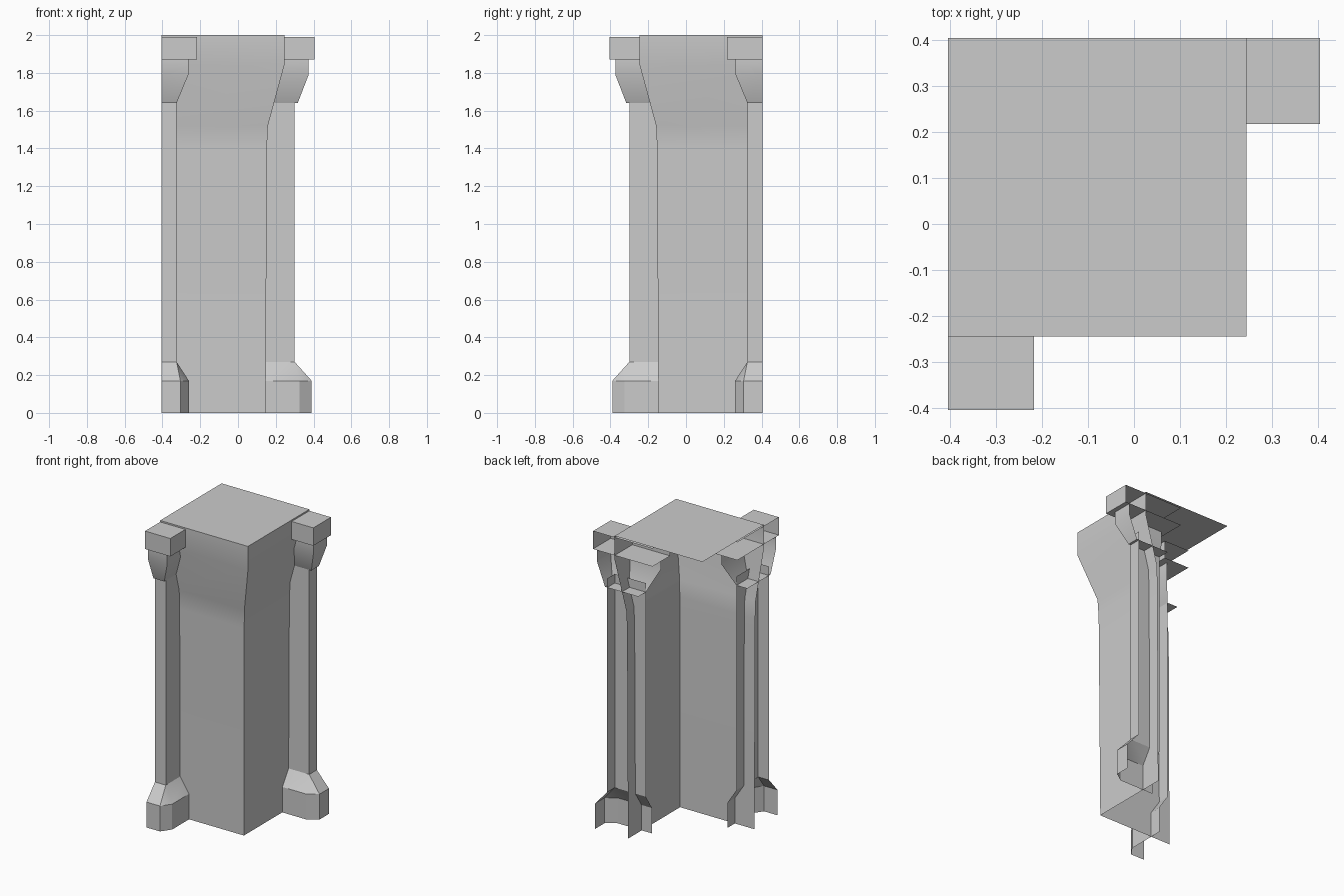
import bpy, bmesh, math

if "Cube" in bpy.data.objects:
    bpy.data.objects.remove(bpy.data.objects["Cube"])

EDGE = 0.405   # open back / left limit of the corner piece


def loft(name, rings, bottom=False, top=False, flip=False):
    """Skin open plan outlines [(z, [(x, y), ...]), ...] into one shell.
    flip mirrors the part across the corner diagonal."""
    bm = bmesh.new()
    rows = []
    for z, pts in rings:
        if flip:
            pts = [(-y, -x) for x, y in reversed(pts)]
        rows.append([bm.verts.new((x, y, z)) for x, y in pts])
    for a, b in zip(rows, rows[1:]):
        for i in range(len(a) - 1):
            bm.faces.new((a[i], a[i + 1], b[i + 1], b[i]))
    # caps run back to the open edge
    for row, use, up in ((rows[0], bottom, False), (rows[-1], top, True)):
        if use:
            if flip:
                corner = bm.verts.new((row[0].co.x, EDGE, row[0].co.z))
            else:
                corner = bm.verts.new((-EDGE, row[-1].co.y, row[0].co.z))
            loop = row + [corner]
            bm.faces.new(loop if up else loop[::-1])
    bmesh.ops.remove_doubles(bm, verts=bm.verts, dist=1e-4)
    me = bpy.data.meshes.new(name)
    bm.to_mesh(me)
    bm.free()
    ob = bpy.data.objects.new(name, me)
    bpy.context.collection.objects.link(ob)
    bpy.ops.object.select_all(action='DESELECT')
    ob.select_set(True)
    bpy.context.view_layer.objects.active = ob
    bpy.ops.object.shade_smooth_by_angle(angle=math.radians(30))
    return ob


def ell(side, front, inner):
    """L-shaped plan: front face, then side face running inwards."""
    return [(-EDGE, front), (side, front), (side, inner)]


# Corner pier: two walls flaring out at the top, closed with a flat top
pier = [(0, 0.146), (1.40, 0.153), (1.52, 0.158), (1.84, 0.245), (2.0, 0.245)]
loft("pier", [(z, [(-EDGE, -r), (r, -r), (r, EDGE)]) for z, r in pier], top=True)

# Engaged half columns, one on each outer wall
for tag, flip in (("front", False), ("side", True)):
    # chamfered base tapering to the shaft
    foot = [(-EDGE, -0.39), (-0.305, -0.39), (-0.26, -0.325), (-0.26, -0.07)]
    neck = [(-EDGE, -0.30), (-0.325, -0.30), (-0.325, -0.30), (-0.325, -0.07)]
    loft(tag + "_base", [(0, foot), (0.17, foot), (0.27, neck)], flip=flip)
    # square shaft
    shaft = ell(-0.325, -0.30, -0.07)
    loft(tag + "_shaft", [(0.27, shaft), (1.70, shaft)], flip=flip)
    # flared capital
    wide = ell(-0.263, -0.374, 0.0)
    loft(tag + "_capital", [(1.64, ell(-0.325, -0.316, -0.07)), (1.79, wide),
                            (1.87, wide)], bottom=True, flip=flip)
    # block on top of the capital
    block = ell(-0.218, -0.405, 0.035)
    loft(tag + "_block", [(1.87, block), (1.99, block)],
         bottom=True, top=True, flip=flip)
